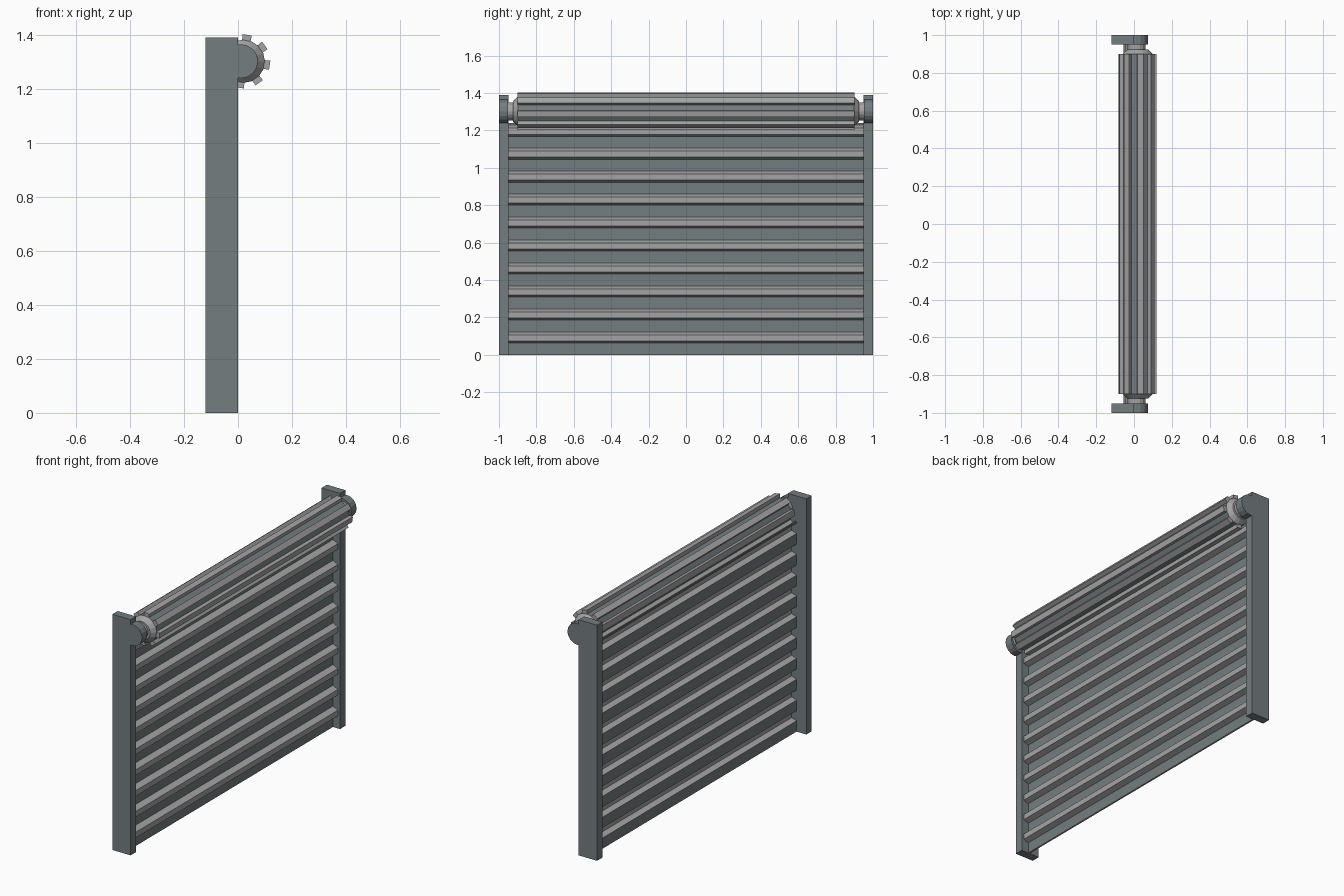
import bpy, bmesh, math

if "Cube" in bpy.data.objects:
    bpy.data.objects.remove(bpy.data.objects["Cube"])


def material(name, rgb):
    m = bpy.data.materials.new(name)
    m.diffuse_color = (*rgb, 1)
    m.use_nodes = True
    m.node_tree.nodes["Principled BSDF"].inputs["Base Color"].default_value = m.diffuse_color
    return m


SLATE = material("slate_metal", (0.175, 0.205, 0.212))
GREY = material("light_grey_metal", (0.37, 0.37, 0.375))


def prism(name, profile, y0, y1, mats, side_mat=lambda i: 0, cap_mat=0, caps=True, scale=None):
    """Extrude an (x, z) outline along y; side faces are coloured by index."""
    bm = bmesh.new()
    a = [bm.verts.new((x, y0, z)) for x, z in profile]
    b = [bm.verts.new((x, y1, z)) for x, z in (scale or profile)]
    n = len(profile)
    for i in range(n):
        j = (i + 1) % n
        bm.faces.new((a[i], a[j], b[j], b[i])).material_index = side_mat(i)
    if caps:
        for ring in (a, b):
            bm.faces.new(ring).material_index = cap_mat
    bmesh.ops.recalc_face_normals(bm, faces=bm.faces)
    me = bpy.data.meshes.new(name)
    bm.to_mesh(me)
    bm.free()
    for m in mats:
        me.materials.append(m)
    ob = bpy.data.objects.new(name, me)
    bpy.context.collection.objects.link(ob)
    return ob


def circle(cx, cz, r, n):
    return [(cx + r * math.cos(2 * math.pi * i / n), cz + r * math.sin(2 * math.pi * i / n))
            for i in range(n)]


CX, CZ = 0.0195, 1.302   # drum axis

# Side posts, round brackets and drum axle ends
post = [(-0.12, 0), (0, 0), (0, 1.39), (-0.12, 1.39)]
for side, s in (("left", -1), ("right", 1)):
    prism("post_" + side, post, s * 0.95, s * 1.0, [SLATE])
    prism("bracket_" + side, circle(0.011, CZ, 0.063, 16), s * 0.9505, s * 0.9995, [SLATE])
    prism("axle_" + side, circle(0.014, CZ, 0.048, 16), s * 0.89, s * 0.951, [GREY])
    prism("drum_cone_" + side, circle(CX, CZ, 0.08, 16), s * 0.899, s * 0.925, [GREY],
          scale=circle(CX, CZ, 0.055, 16))

# Rolled-up shutter: toothed drum with light ribs and slate grooves
drum = []
for k in range(8):
    t = math.radians(-8.5 + 45 * k)
    for r, w in ((0.077, -0.016), (0.099, -0.017), (0.099, 0.017), (0.077, 0.016)):
        drum.append((CX + r * math.cos(t) - w * math.sin(t),
                     CZ + r * math.sin(t) + w * math.cos(t)))
prism("shutter_drum", drum, -0.9, 0.9, [SLATE, GREY],
      side_mat=lambda i: 0 if i % 4 == 3 else 1, cap_mat=1)

# Hanging curtain: corrugated sheet, ten ribs
VALLEY, TIP, THICK, PITCH = -0.046, -0.014, 0.01, 0.1228
line = [(VALLEY, 0.0)]
for k in range(10):
    z = 0.063 + k * PITCH
    line += [(VALLEY, z), (TIP, z + 0.011), (TIP, z + 0.044), (VALLEY, z + 0.06)]
line.append((VALLEY, 1.24))
n = len(line)
outline = line + [(x - THICK, z) for x, z in reversed(line)]


def curtain_mat(i):
    seg = i if i < n - 1 else 2 * n - 2 - i
    return 0 if seg % 4 == 0 or i == n - 1 else 1


prism("shutter_curtain", outline, -0.95, 0.95, [SLATE, GREY], side_mat=curtain_mat)
